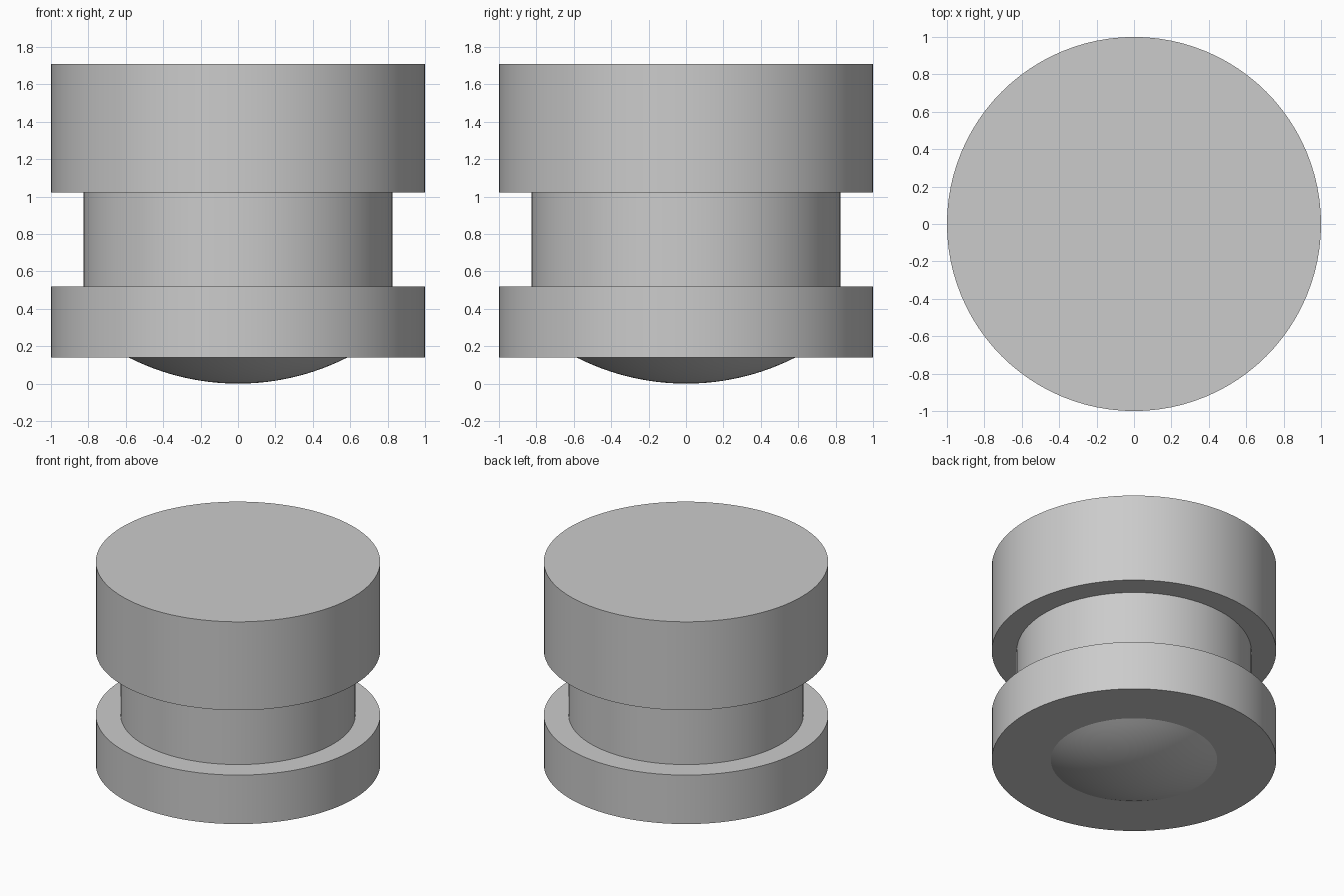
import bpy, bmesh, math

if "Cube" in bpy.data.objects:
    bpy.data.objects.remove(bpy.data.objects["Cube"])

SEGMENTS = 96


def lathe(name, profile):
    """Revolve an (r, z) profile that starts and ends on the z axis."""
    bm = bmesh.new()
    verts = [bm.verts.new((r, 0, z)) for r, z in profile]
    edges = [bm.edges.new(pair) for pair in zip(verts, verts[1:])]
    bmesh.ops.spin(bm, geom=verts + edges, cent=(0, 0, 0), axis=(0, 0, 1),
                   angle=math.tau, steps=SEGMENTS)
    bmesh.ops.remove_doubles(bm, verts=bm.verts[:], dist=1e-4)
    bmesh.ops.recalc_face_normals(bm, faces=bm.faces[:])
    mesh = bpy.data.meshes.new(name)
    bm.to_mesh(mesh)
    bm.free()
    obj = bpy.data.objects.new(name, mesh)
    bpy.context.collection.objects.link(obj)
    bpy.context.view_layer.objects.active = obj
    obj.select_set(True)
    bpy.ops.object.shade_smooth_by_angle(angle=math.radians(15))
    obj.select_set(False)
    return obj


# Shallow spherical dome under the base
dome_r, dome_h, steps = 0.585, 0.14, 12
sphere_r = (dome_r ** 2 + dome_h ** 2) / (2 * dome_h)
half_angle = math.asin(dome_r / sphere_r)
dome = [(sphere_r * math.sin(half_angle * i / steps),
         sphere_r * (1 - math.cos(half_angle * i / steps)))
        for i in range(steps + 1)]

# Lower flange, narrow neck and tall upper drum
body = [(1, 0.14), (1, 0.52), (0.825, 0.52), (0.825, 1.023),
        (1, 1.023), (1, 1.709), (0, 1.709)]

lathe("grooved_knob", dome + body)
